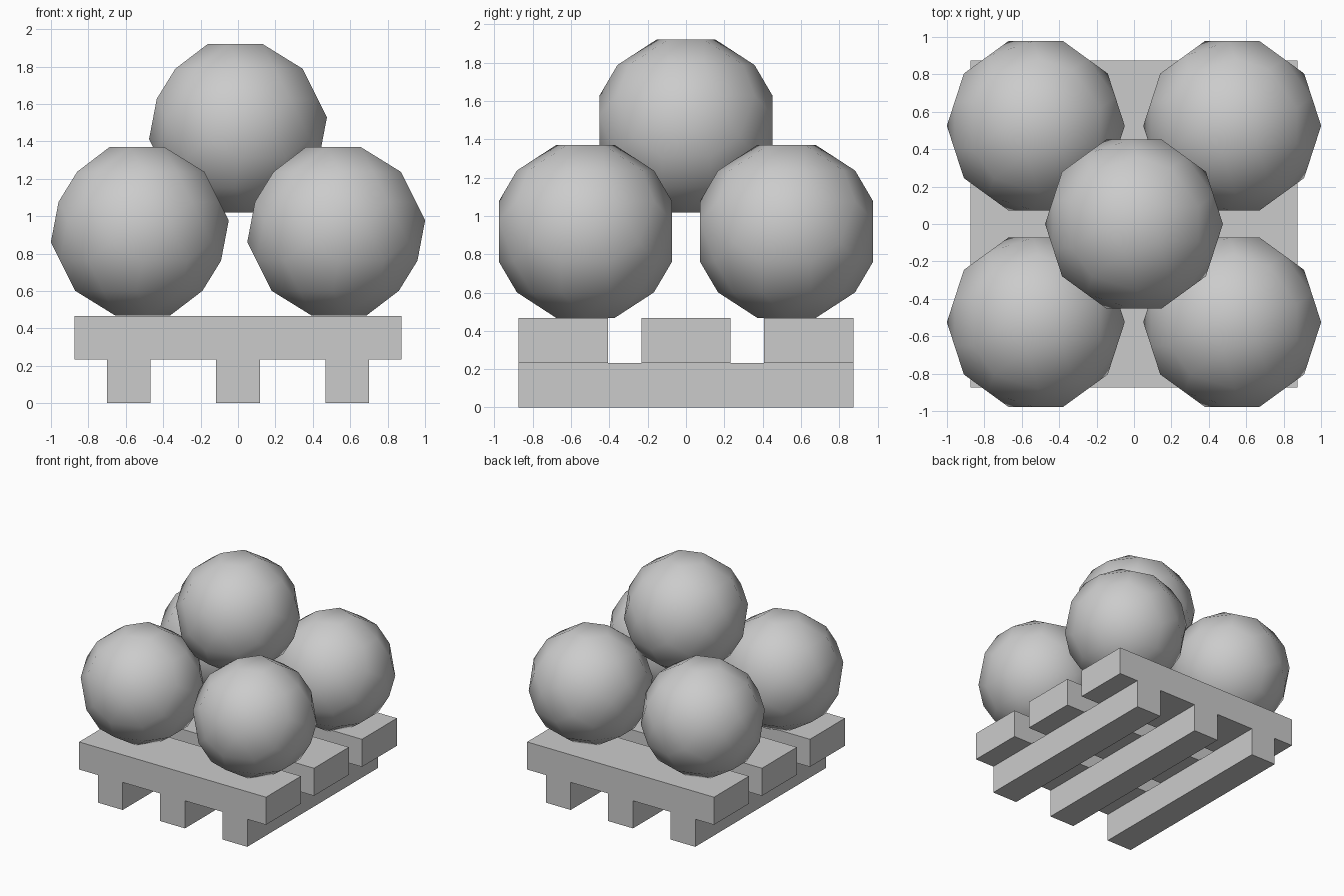
import bpy, bmesh
from mathutils import Vector

if "Cube" in bpy.data.objects:
    bpy.data.objects.remove(bpy.data.objects["Cube"])


def finish(bm, name, loc, smooth=False):
    bmesh.ops.recalc_face_normals(bm, faces=bm.faces)
    for f in bm.faces:
        f.smooth = smooth
    mesh = bpy.data.meshes.new(name)
    bm.to_mesh(mesh)
    bm.free()
    ob = bpy.data.objects.new(name, mesh)
    ob.location = loc
    bpy.context.collection.objects.link(ob)
    return ob


def box(name, loc, size):
    bm = bmesh.new()
    bmesh.ops.create_cube(bm, size=1)
    bmesh.ops.scale(bm, vec=size, verts=bm.verts)
    return finish(bm, name, loc)


def ball(name, loc, radius=0.479, inset=0.524):
    # icosahedron expanded into pentagons, rectangles and triangles
    ico = bmesh.new()
    bmesh.ops.create_icosphere(ico, subdivisions=1, radius=1)
    points = [v.co.normalized().slerp(f.calc_center_median().normalized(), inset) * radius
              for f in ico.faces for v in f.verts]
    ico.free()
    bm = bmesh.new()
    for p in points:
        bm.verts.new(p)
    bmesh.ops.convex_hull(bm, input=bm.verts)
    bmesh.ops.dissolve_limit(bm, angle_limit=0.02, verts=bm.verts, edges=bm.edges)
    return finish(bm, name, loc, smooth=True)


# Pallet: three runners below, three deck boards across
for i, side in enumerate((-1, 0, 1), 1):
    box(f"runner_{i}", (side * 0.583, 0, 0.1167), (0.233, 1.75, 0.2334))
    box(f"deck_board_{i}", (0, side * 0.6415, 0.35), (1.75, 0.467, 0.2334))

# Stacked balls: four at the base, one on top
n = 0
for x in (-0.525, 0.525):
    for y in (-0.525, 0.525):
        n += 1
        ball(f"base_ball_{n}", Vector((x, y, 0.919)))
ball("top_ball", Vector((0, 0, 1.47)))
